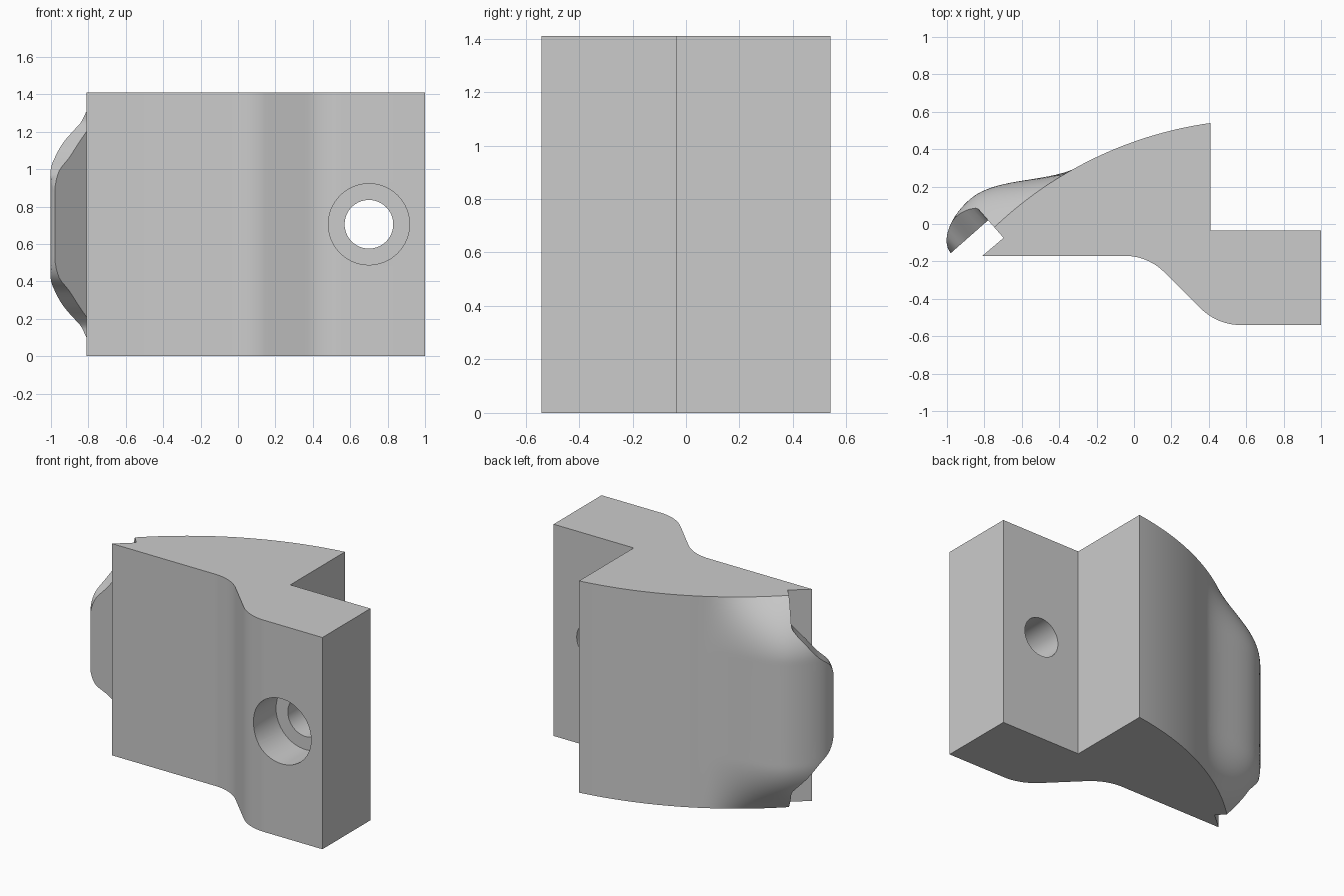
import bpy, bmesh, math
from mathutils import Vector

cube = bpy.data.objects.get("Cube")
if cube:
    bpy.data.objects.remove(cube)

HEIGHT = 1.41
MID = HEIGHT / 2
LIP_START = -0.516        # where the lip leaves the curved back
LIP_LENGTH = 0.2655
LIP_THICK = 0.1485

# Slanted frame of the slot: "along" points out of it, "out" points to the back
origin = Vector((-0.78, 0.02))
along = Vector((-0.75, -0.66)).normalized()
out = Vector((along.y, -along.x))
back_centre, back_radius = Vector((0.698, -1.535)), 2.095


def slanted(a, h):
    return origin + along * a + out * h


def arc(cx, cy, r, start, end, steps=14):
    return [Vector((cx + r * math.cos(math.radians(start + (end - start) * i / steps)),
                    cy + r * math.sin(math.radians(start + (end - start) * i / steps))))
            for i in range(steps + 1)]


def back_height(a):
    """Plain curved back in the slanted frame."""
    c = back_centre - origin
    return c.dot(out) + math.sqrt(back_radius ** 2 - (a - c.dot(along)) ** 2)


def lip_height(a):
    """Full lip: a smooth rise, then an elliptical nose."""
    if a >= 0:
        return LIP_THICK * math.sqrt(max(0, 1 - (a / LIP_LENGTH) ** 2))
    t = 1 - a / LIP_START
    rise = t * t * (3 - 2 * t)
    base = back_height(LIP_START)
    return base + (LIP_THICK - base) * rise - 0.35 * LIP_START * t * (1 - t) ** 2


def lip_reach(d):
    """Length of the lip at distance d from mid height."""
    table = [(0.195, LIP_LENGTH), (0.25, 0.252), (0.295, 0.23), (0.355, 0.163),
             (0.445, 0.087), (0.495, 0.04), (0.545, 0)]
    if d <= table[0][0]:
        return LIP_LENGTH
    for (d0, a0), (d1, a1) in zip(table, table[1:]):
        if d <= d1:
            return a0 + (a1 - a0) * (d - d0) / (d1 - d0)
    return 0


def section(z):
    d = abs(z - MID)
    fade = max(0, (d - 0.345) / (MID - 0.345))
    full = 1 - fade ** 2
    reach = lip_reach(d)
    # Front S-bend, foot and step
    pts = [Vector((-0.81, -0.17))]
    pts += arc(-0.05, -0.47, 0.30, 90, 45)
    pts += arc(0.57, -0.24, 0.30, 225, 270)
    pts += [Vector(p) for p in ((1, -0.54), (1, -0.035), (0.41, -0.035))]
    # Curved back
    join = slanted(LIP_START, back_height(LIP_START)) - back_centre
    end = math.degrees(math.atan2(join.y, join.x))
    start = math.degrees(math.acos((0.41 - back_centre.x) / back_radius))
    pts += arc(*back_centre, back_radius, start, end, 18)[:-1]
    # Lip
    steps = 28
    for i in range(steps + 1):
        a = LIP_START + (reach - LIP_START) * math.sin(math.pi / 2 * i / steps)
        h = back_height(a) * (1 - full) + lip_height(a) * full
        pts.append(slanted(a, h))
    # Slot walls
    inner = min(0, h)
    pts += [slanted(reach, inner), slanted(0, inner), slanted(0, -0.125)]
    return pts


# Clamp body: stacked sections
upper = [0.16 + (MID - 0.16) * i / 26 for i in range(27)]
levels = [MID - d for d in reversed(upper)] + [MID + d for d in upper]
bm = bmesh.new()
rows = [[bm.verts.new((p.x, p.y, z)) for p in section(z)] for z in levels]
for low, high in zip(rows, rows[1:]):
    n = len(low)
    for i in range(n):
        j = (i + 1) % n
        bm.faces.new((low[i], low[j], high[j], high[i]))
bm.faces.new(rows[0][::-1])
bm.faces.new(rows[-1])
bmesh.ops.remove_doubles(bm, verts=bm.verts, dist=1e-5)
bmesh.ops.recalc_face_normals(bm, faces=bm.faces)
mesh = bpy.data.meshes.new("clamp_body")
bm.to_mesh(mesh)
bm.free()
body = bpy.data.objects.new("clamp_body", mesh)
bpy.context.collection.objects.link(body)

grey = bpy.data.materials.new("light_grey")
grey.use_nodes = True
colour = (0.6, 0.6, 0.6, 1)
grey.diffuse_color = colour
grey.node_tree.nodes["Principled BSDF"].inputs["Base Color"].default_value = colour
mesh.materials.append(grey)


# Bolt hole and counterbore
def drill(name, radius, y0, y1):
    bpy.ops.mesh.primitive_cylinder_add(
        vertices=64, radius=radius, depth=y1 - y0,
        location=(0.70, (y0 + y1) / 2, MID), rotation=(math.pi / 2, 0, 0))
    cutter = bpy.context.object
    cutter.name = name
    cutter.hide_render = True
    cutter.data.materials.append(grey)
    cut = body.modifiers.new(name, "BOOLEAN")
    cut.operation = "DIFFERENCE"
    cut.solver = "EXACT"
    cut.object = cutter
    bpy.context.view_layer.objects.active = body
    bpy.ops.object.modifier_apply(modifier=name)
    bpy.data.objects.remove(cutter)


drill("bolt_hole", 0.13, -0.8, 0.2)
drill("counterbore", 0.217, -0.8, -0.29)

bpy.ops.object.select_all(action="DESELECT")
body.select_set(True)
bpy.context.view_layer.objects.active = body
bpy.ops.object.shade_smooth_by_angle(angle=math.radians(30))
